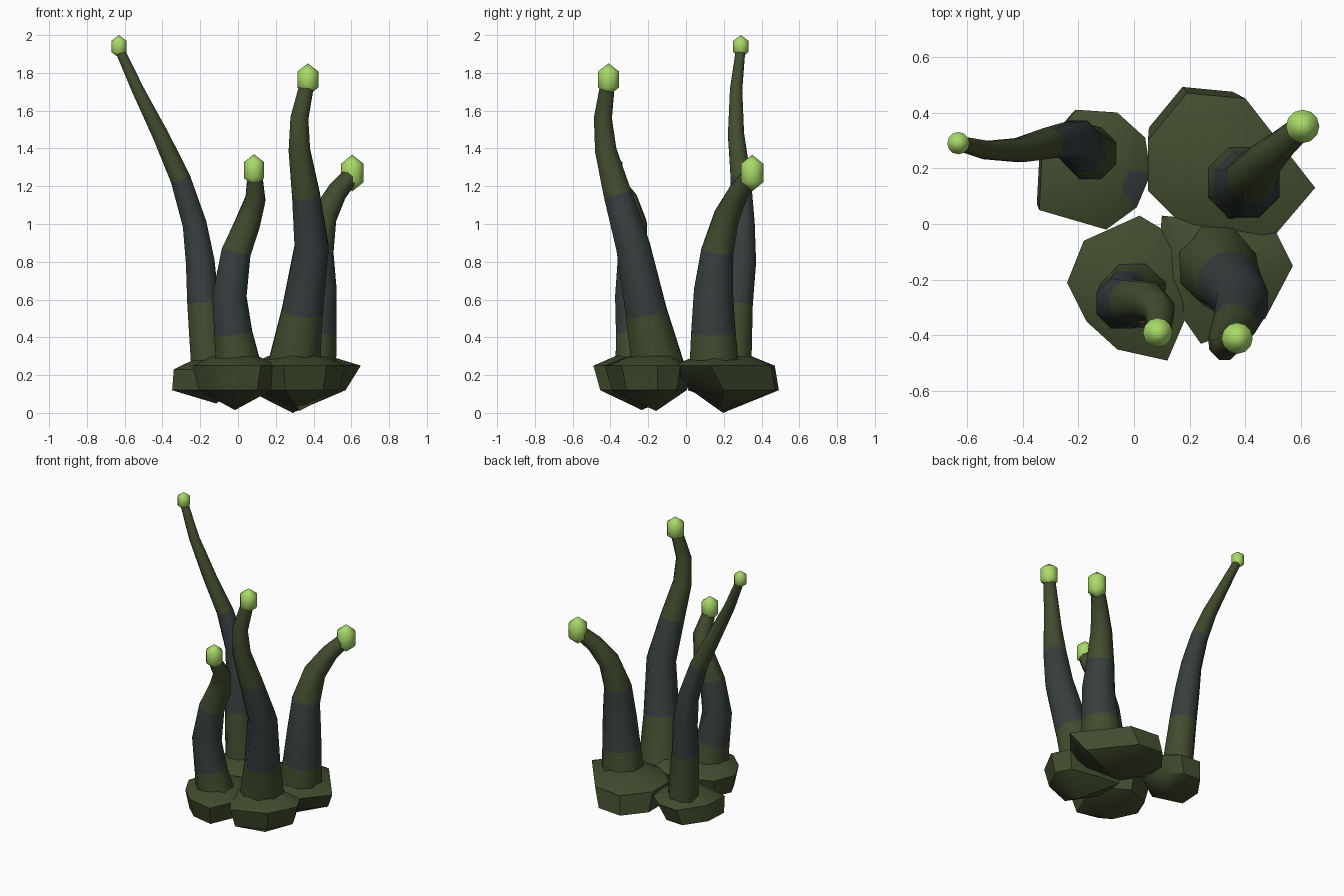
import bpy, bmesh, math
from mathutils import Vector

old = bpy.data.objects.get("Cube")
if old:
    bpy.data.objects.remove(old, do_unlink=True)


def make_material(name, colour):
    mat = bpy.data.materials.new(name)
    mat.use_nodes = True
    rgba = (*colour, 1)
    mat.diffuse_color = rgba
    mat.node_tree.nodes["Principled BSDF"].inputs["Base Color"].default_value = rgba
    return mat


OLIVE = make_material("olive green", (.054, .073, .028))
SLATE = make_material("dark slate", (.038, .049, .049))
GLOW = make_material("light lime green", (.40, .70, .14))


def finish(name, bm, materials, angle):
    """Turn a bmesh into a smooth-shaded object."""
    bmesh.ops.recalc_face_normals(bm, faces=bm.faces)
    mesh = bpy.data.meshes.new(name)
    bm.to_mesh(mesh)
    bm.free()
    for mat in materials:
        mesh.materials.append(mat)
    obj = bpy.data.objects.new(name, mesh)
    bpy.context.collection.objects.link(obj)
    bpy.ops.object.select_all(action="DESELECT")
    obj.select_set(True)
    bpy.context.view_layer.objects.active = obj
    bpy.ops.object.shade_smooth_by_angle(angle=math.radians(angle))
    return obj


def bridge(bm, low, high):
    """Join two equal rings of vertices with quads."""
    n = len(low)
    return [bm.faces.new((low[i], low[(i + 1) % n], high[(i + 1) % n], high[i]))
            for i in range(n)]


def stalk(name, path, band, sides=8):
    """Loft a tapering tube along (x, y, z, radius) points; the band is slate."""
    bm = bmesh.new()
    points = [Vector(p[:3]) for p in path]
    rings = []
    for i, p in enumerate(points):
        tangent = points[min(i + 1, len(points) - 1)] - points[max(i - 1, 0)]
        turn = Vector((0, 0, 1)).rotation_difference(tangent.normalized())
        ring = []
        for k in range(sides):
            a = math.tau * (k + .5) / sides
            ring.append(bm.verts.new(
                p + turn @ Vector((math.cos(a), math.sin(a), 0)) * path[i][3] * 1.03))
        rings.append(ring)
    for i in range(len(rings) - 1):
        for face in bridge(bm, rings[i], rings[i + 1]):
            face.material_index = int(band[0] <= i < band[1])
    bm.faces.new(rings[0])
    bm.faces.new(rings[-1])
    finish(name, bm, [OLIVE, SLATE], 50)


def bulb(name, centre, radius, half_height):
    """Pointed glowing tip: two rings and two poles."""
    bpy.ops.mesh.primitive_uv_sphere_add(segments=12, ring_count=3, location=centre)
    obj = bpy.context.object
    obj.name = name
    obj.scale = (radius / math.sin(math.pi / 3),) * 2 + (half_height,)
    obj.data.materials.append(GLOW)
    bpy.ops.object.shade_smooth()


def mound(name, outline, bottom, low_shift, top, patch=None):
    """Faceted root lump: pointed underside, belly ring, rim ring, low dome."""
    bm = bmesh.new()
    centre = sum((Vector(p) for p in outline), Vector((0, 0))) / len(outline)

    def ring(scale, z, shift=(0, 0)):
        pts = [centre + (Vector(p) - centre) * scale + Vector(shift) for p in outline]
        return [bm.verts.new((p.x, p.y, z)) for p in pts]

    belly = ring(.86, .12, low_shift)
    rim = ring(1, top - .05)
    dome = ring(.55, top)
    under = bm.verts.new((centre.x, centre.y, bottom))
    bridge(bm, belly, rim)
    bridge(bm, rim, dome)
    bm.faces.new(dome)
    for i, v in enumerate(belly):
        bm.faces.new((under, belly[(i + 1) % len(belly)], v))
    bmesh.ops.recalc_face_normals(bm, faces=bm.faces)
    # one upper facet in the patch direction is slate
    if patch:
        upper = [f for f in bm.faces if .3 < f.normal.z < .99]
        face = max(upper, key=lambda f: f.normal.xy.normalized().dot(Vector(patch)))
        face.material_index = 1
    finish(name, bm, [OLIVE, SLATE], 35)


# Root mounds
mound("back_right_mound",
      [(-.34, .05), (-.1, -.02), (.01, .06), (.06, .18), (.04, .31),
       (-.06, .4), (-.21, .41), (-.33, .24)], .05, (-.04, 0), .28, (.8, -.6))
mound("back_left_mound",
      [(.2, -.03), (.48, -.07), (.65, .13), (.4, .45), (.19, .47),
       (.05, .3), (.05, .12)], 0, (-.03, .06), .3)
mound("front_right_mound",
      [(-.24, -.21), (-.17, -.35), (-.06, -.45), (.12, -.49), (.21, -.28),
       (.17, -.06), (.02, .03), (-.18, -.06)], .015, (0, 0), .3)
mound("front_left_mound",
      [(.24, -.43), (.47, -.34), (.57, -.15), (.51, -.03), (.3, .01),
       (.1, .03), (.08, -.2)], .01, (0, 0), .3)

# Stalks, with the bulb that tops each one
stalk("back_right_stalk",
      [(-.15, .25, .2, .1), (-.185, .27, .58, .088), (-.2, .295, .8, .08),
       (-.23, .3, 1, .067), (-.305, .29, 1.24, .056), (-.41, .265, 1.47, .045),
       (-.53, .265, 1.71, .034), (-.63, .29, 1.93, .026)], (1, 4))
bulb("back_right_bulb", (-.63, .29, 1.94), .04, .06)

stalk("front_right_stalk",
      [(.01, -.25, .2, .13), (-.025, -.27, .42, .106), (-.045, -.285, .62, .095),
       (-.01, -.28, .85, .082), (.05, -.275, 1, .071), (.092, -.31, 1.13, .056),
       (.09, -.37, 1.22, .045), (.085, -.39, 1.28, .036)], (1, 3))
bulb("front_right_bulb", (.085, -.39, 1.285), .053, .085)

stalk("front_left_stalk",
      [(.29, -.14, .2, .15), (.34, -.21, .53, .115), (.39, -.28, .88, .095),
       (.36, -.36, 1.15, .078), (.325, -.425, 1.39, .06), (.325, -.44, 1.56, .05),
       (.365, -.415, 1.74, .04)], (1, 3))
bulb("front_left_bulb", (.37, -.41, 1.765), .056, .085)

stalk("back_left_stalk",
      [(.385, .15, .2, .14), (.405, .145, .42, .124), (.42, .145, .65, .108),
       (.42, .165, .85, .09), (.455, .215, 1.04, .071), (.525, .28, 1.17, .055),
       (.6, .345, 1.26, .045)], (1, 3))
bulb("back_left_bulb", (.605, .35, 1.27), .06, .097)
